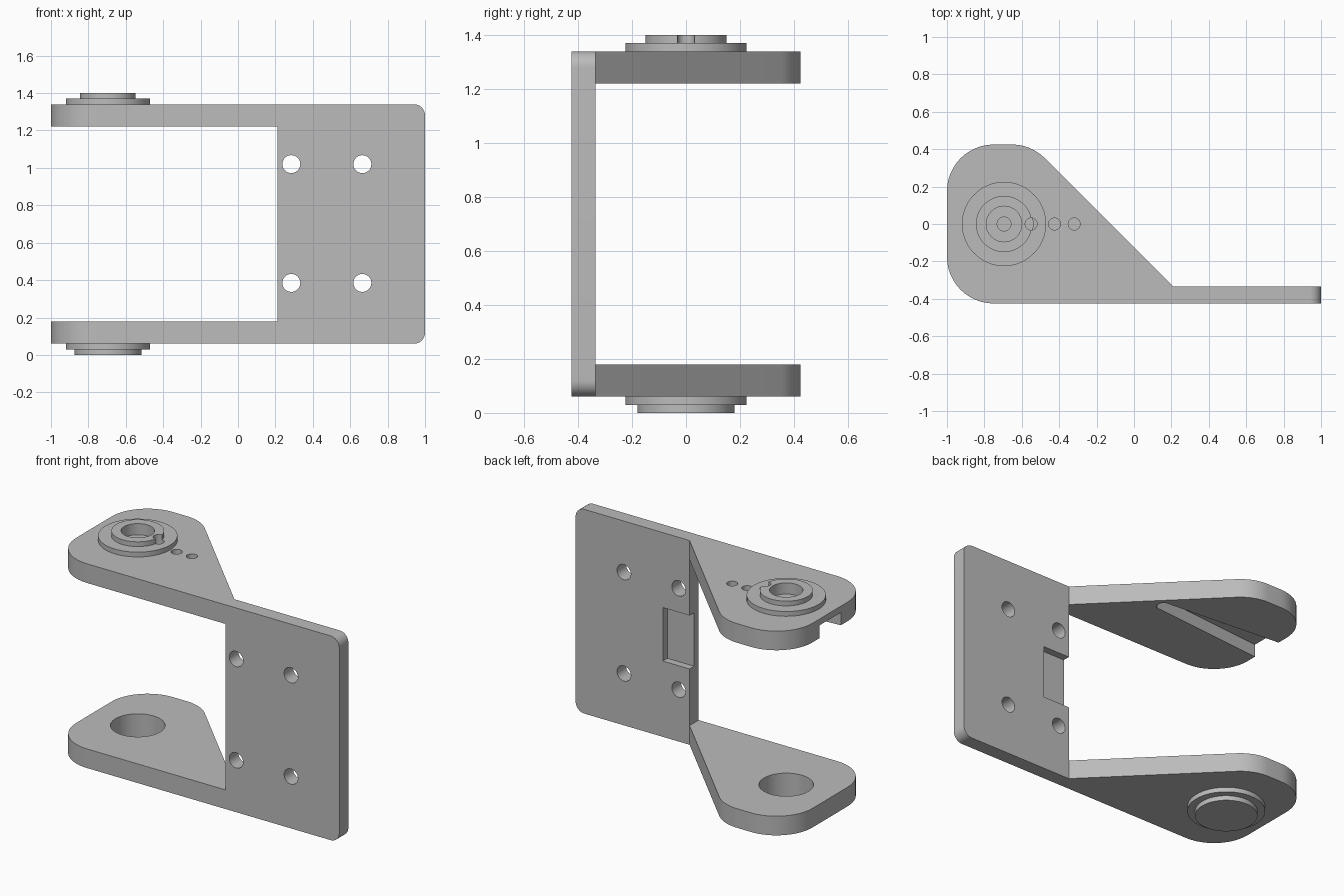
import bpy, bmesh, math
from mathutils import Vector, Matrix

old = bpy.data.objects.get("Cube")
if old:
    bpy.data.objects.remove(old, do_unlink=True)

steel = bpy.data.materials.new("plain_grey")
steel.use_nodes = True
GREY = (0.5, 0.5, 0.5, 1)
steel.diffuse_color = GREY
steel.node_tree.nodes["Principled BSDF"].inputs["Base Color"].default_value = GREY

PIVOT = -0.695          # x of the pivot axis


def rounded(corners, steps=12):
    """Outline from (x, y, radius) corners, each filleted by its radius."""
    out = []
    for i, (x, y, r) in enumerate(corners):
        p = Vector((x, y))
        if r == 0:
            out.append(p)
            continue
        a = (Vector(corners[i - 1][:2]) - p).normalized()
        b = (Vector(corners[(i + 1) % len(corners)][:2]) - p).normalized()
        half = a.angle(b) / 2
        centre = p + (a + b).normalized() * r / math.sin(half)
        start = p + a * r / math.tan(half) - centre
        end = p + b * r / math.tan(half) - centre
        sweep = start.angle_signed(end)
        for k in range(steps + 1):
            out.append(centre + Matrix.Rotation(-sweep * k / steps, 2) @ start)
    return out


def circle(x, y, r, n=64):
    return [Vector((x + r * math.cos(math.tau * k / n),
                    y + r * math.sin(math.tau * k / n))) for k in range(n)]


def prism(name, outline, low, high, axis="z"):
    """Extrude an outline along z, or an x-z outline along y."""
    bm = bmesh.new()
    place = (lambda p, t: (p.x, p.y, t)) if axis == "z" else (lambda p, t: (p.x, t, p.y))
    face = bm.faces.new([bm.verts.new(place(p, low)) for p in outline])
    move = bmesh.ops.extrude_face_region(bm, geom=[face])
    verts = [g for g in move["geom"] if isinstance(g, bmesh.types.BMVert)]
    shift = Vector((0, 0, high - low)) if axis == "z" else Vector((0, high - low, 0))
    bmesh.ops.translate(bm, verts=verts, vec=shift)
    bmesh.ops.recalc_face_normals(bm, faces=bm.faces)
    mesh = bpy.data.meshes.new(name)
    bm.to_mesh(mesh)
    bm.free()
    mesh.materials.append(steel)
    obj = bpy.data.objects.new(name, mesh)
    bpy.context.collection.objects.link(obj)
    return obj


def combine(obj, others, operation):
    """Apply one exact boolean per tool object."""
    for other in others:
        mod = obj.modifiers.new("cut", "BOOLEAN")
        mod.operation, mod.solver, mod.object = operation, "EXACT", other
        bpy.context.view_layer.update()
        graph = bpy.context.evaluated_depsgraph_get()
        mesh = bpy.data.meshes.new_from_object(obj.evaluated_get(graph))
        obj.modifiers.clear()
        obj.data = mesh


# Mounting plate with two rounded outer corners
plate = rounded([(0.21, 0.06, 0), (1, 0.06, 0.06), (1, 1.34, 0.06), (0.21, 1.34, 0)])
frame = prism("bracket_frame", plate, -0.425, -0.335, "y")

# Two arms that merge into the plate
arm = rounded([(-1, -0.425, 0.25), (0.5, -0.425, 0), (0.5, -0.335, 0),
               (0.21, -0.335, 0), (-0.55, 0.425, 0.25), (-1, 0.425, 0.25)])
arms = [prism("arm", arm, z, z + 0.12) for z in (0.06, 1.22)]
combine(frame, arms, "UNION")

# Flanges and bosses around the pivot
upper_flange = prism("upper_flange", circle(PIVOT, 0, 0.225), 1.34, 1.37)
upper_boss = prism("upper_boss", circle(PIVOT, 0, 0.15), 1.37, 1.40)
lower_flange = prism("lower_flange", circle(PIVOT, 0, 0.225), 0.03, 0.06)
lower_cap = prism("lower_cap", circle(PIVOT, 0, 0.18), 0, 0.03)

# Cutters: pivot bores, screw holes, tapered slot and plate notch
bore = prism("bore", circle(PIVOT, 0, 0.095), 1.33, 1.5)
socket = prism("socket", circle(PIVOT, 0, 0.155), 0.02, 0.3)
pins = [prism("pin", circle(x, 0, r, 24), 1.25, 1.5)
        for x, r in ((PIVOT, 0.037), (-0.55, 0.032), (-0.425, 0.032), (-0.32, 0.032))]
slot = prism("slot", rounded([(-1.1, -0.115, 0), (-0.185, -0.036, 0.034),
                              (-0.185, 0.036, 0.034), (-1.1, 0.115, 0)]), 1.1, 1.30)
notch = prism("notch", rounded([(0.1, 0.535, 0), (0.395, 0.535, 0),
                                (0.395, 0.87, 0), (0.1, 0.87, 0)]), -0.38, -0.2, "y")
screws = [prism("screw", circle(x, z, 0.048, 32), -0.6, -0.2, "y")
          for x in (0.285, 0.665) for z in (0.385, 1.02)]

combine(frame, [bore, socket, slot, notch] + pins + screws, "DIFFERENCE")
combine(upper_flange, [bore, pins[1]], "DIFFERENCE")
combine(upper_boss, [bore, pins[1]], "DIFFERENCE")
combine(lower_flange, [socket], "DIFFERENCE")
combine(lower_cap, [socket], "DIFFERENCE")

for tool in arms + [bore, socket, slot, notch] + pins + screws:
    bpy.data.objects.remove(tool, do_unlink=True)

# Smooth the round walls, keep the edges sharp
bpy.ops.object.select_all(action="DESELECT")
for part in (frame, upper_flange, upper_boss, lower_flange, lower_cap):
    part.select_set(True)
bpy.context.view_layer.objects.active = frame
bpy.ops.object.shade_smooth_by_angle(angle=math.radians(30))
